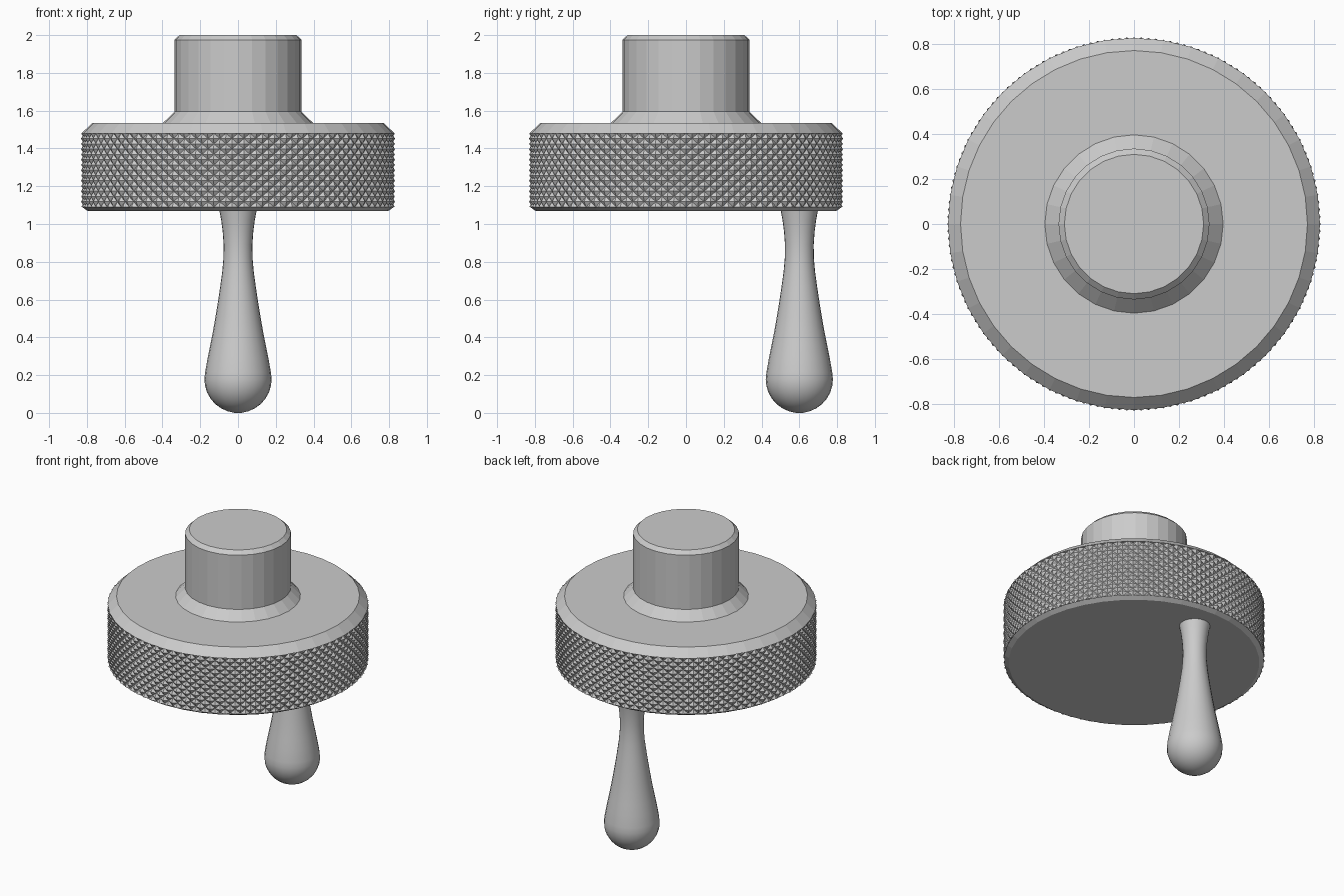
import bpy, bmesh, math

if "Cube" in bpy.data.objects:
    bpy.data.objects.remove(bpy.data.objects["Cube"])

def finish(name, bm, smooth=None):
    bmesh.ops.recalc_face_normals(bm, faces=bm.faces)
    me = bpy.data.meshes.new(name)
    bm.to_mesh(me)
    bm.free()
    ob = bpy.data.objects.new(name, me)
    bpy.context.collection.objects.link(ob)
    if smooth:
        bpy.ops.object.select_all(action='DESELECT')
        ob.select_set(True)
        bpy.context.view_layer.objects.active = ob
        bpy.ops.object.shade_smooth_by_angle(angle=math.radians(smooth))
    return ob

def ring(bm, n, radius, z, y=0):
    return [bm.verts.new((radius * math.cos(2 * math.pi * i / n),
                          y + radius * math.sin(2 * math.pi * i / n), z)) for i in range(n)]

def bridge(bm, a, b):
    n = len(a)
    for i in range(n):
        bm.faces.new((a[i], a[(i + 1) % n], b[(i + 1) % n], b[i]))

def lathe(name, profile, n, y=0, cap_start=True, cap_end=True, smooth=None):
    """Revolve (radius, z) points around a vertical axis."""
    bm = bmesh.new()
    rings = [ring(bm, n, r, z, y) for r, z in profile]
    for a, b in zip(rings, rings[1:]):
        bridge(bm, a, b)
    if cap_start:
        bm.faces.new(rings[0])
    if cap_end:
        bm.faces.new(rings[-1])
    return finish(name, bm, smooth)

# Wheel faces: chamfered rims above and below the knurled band
lathe("wheel_top", [(0.828, 1.48), (0.772, 1.535), (0.39, 1.535)], 40,
      cap_start=False, cap_end=False)
lathe("wheel_bottom", [(0.797, 1.07), (0.826, 1.09)], 40, cap_end=False)

# Knurled band: diamond lattice of small pyramids
COLS, ROWS = 160, 14
Z0, Z1 = 1.09, 1.48
VALLEY, PEAK = 0.814, 0.831
bm = bmesh.new()
grid = []
for j in range(ROWS + 1):
    row = []
    for i in range(COLS):
        r = PEAK if (i + j) % 2 else VALLEY
        a = 2 * math.pi * i / COLS
        row.append(bm.verts.new((r * math.cos(a), r * math.sin(a), Z0 + (Z1 - Z0) * j / ROWS)))
    grid.append(row)
for j in range(ROWS):
    for i in range(COLS):
        k = (i + 1) % COLS
        a, b, c, d = grid[j][i], grid[j][k], grid[j + 1][k], grid[j + 1][i]
        if (i + j) % 2 == 0:
            tris = ((a, b, c), (a, c, d))
        else:
            tris = ((a, b, d), (b, c, d))
        for t in tris:
            bm.faces.new(t)
finish("knurled_band", bm)

# Hub with flared base and chamfered top
lathe("hub", [(0.397, 1.535), (0.336, 1.595), (0.336, 1.975), (0.31, 2.0)], 28,
      cap_start=False)

# Crank handle: rounded end flowing into a slim neck
R, ZC = 0.178, 0.178
profile = [(R * math.cos(math.radians(t)), ZC + R * math.sin(math.radians(t)))
           for t in range(-84, 13, 12)]
profile += [(0.161, 0.29), (0.147, 0.36), (0.133, 0.43), (0.119, 0.51), (0.106, 0.59),
            (0.094, 0.67), (0.083, 0.75), (0.077, 0.82), (0.076, 0.89), (0.081, 0.96),
            (0.089, 1.02), (0.1, 1.08)]
profile[0] = (0.018, 0.0)
lathe("crank_handle", profile, 24, y=0.6, cap_end=False, smooth=30)
